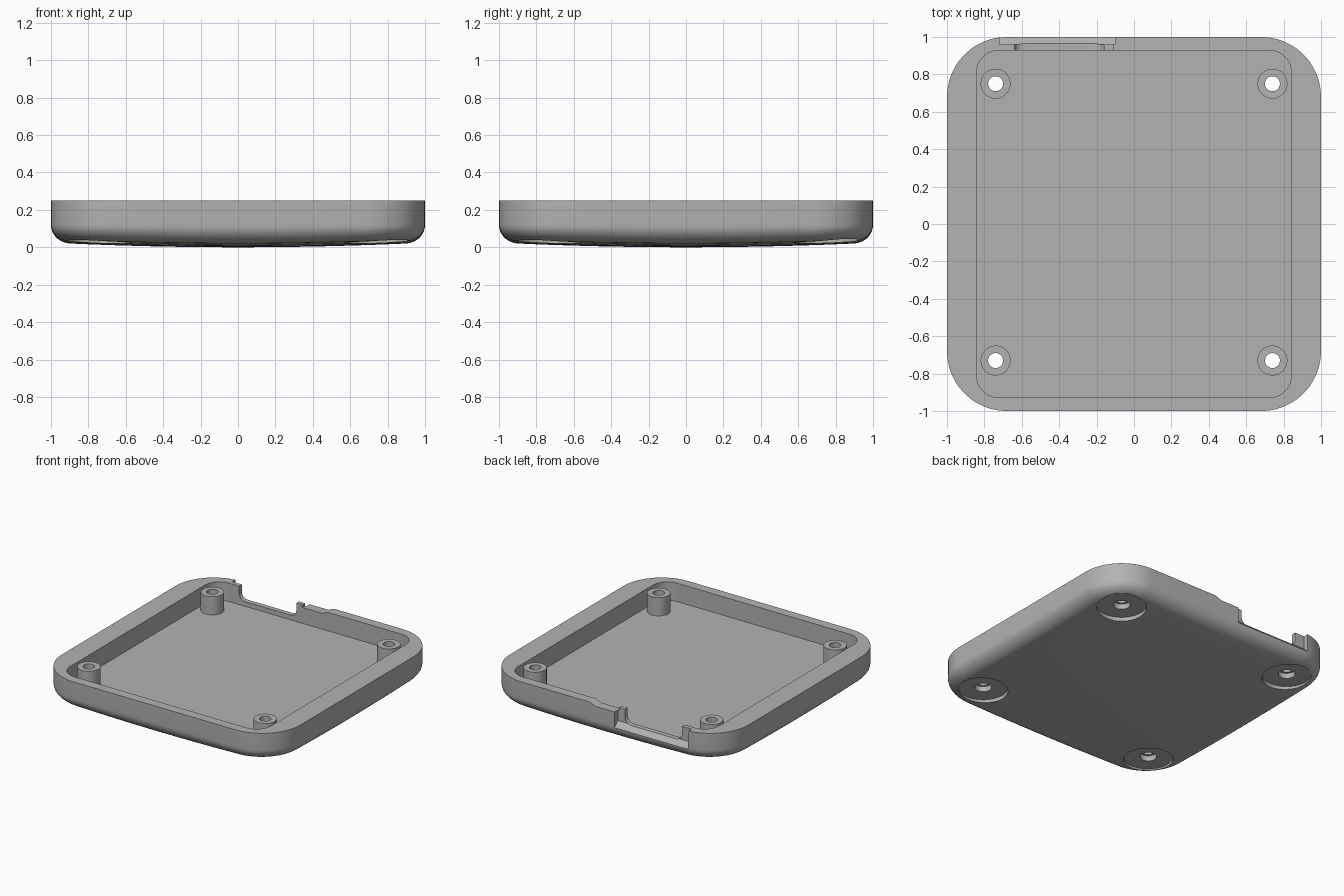
import bpy, bmesh, math
from mathutils import Vector

cube = bpy.data.objects.get("Cube")
if cube:
    bpy.data.objects.remove(cube, do_unlink=True)

grey = bpy.data.materials.new("matte_grey")
grey.use_nodes = True
grey.diffuse_color = (0.45, 0.45, 0.45, 1)
grey.node_tree.nodes["Principled BSDF"].inputs["Base Color"].default_value = (0.45, 0.45, 0.45, 1)

HEIGHT, FLOOR = 0.25, 0.11
FILLET, FILLET_TOP = 0.1, 0.12
POSTS = [(x, y) for x in (-0.74, 0.74) for y in (-0.73, 0.75)]


def make_object(name, bm):
    bmesh.ops.recalc_face_normals(bm, faces=bm.faces)
    mesh = bpy.data.meshes.new(name)
    bm.to_mesh(mesh)
    bm.free()
    mesh.materials.append(grey)
    ob = bpy.data.objects.new(name, mesh)
    bpy.context.collection.objects.link(ob)
    return ob


def rounded_rect(hx, hy, r, arc=12, side=6):
    """Outline of a rounded rectangle, with extra points on the straight sides."""
    corners = []
    for i, (sx, sy) in enumerate([(1, 1), (-1, 1), (-1, -1), (1, -1)]):
        angles = [math.pi / 2 * (i + k / arc) for k in range(arc + 1)]
        corners.append([Vector((sx * (hx - r) + r * math.cos(a),
                                sy * (hy - r) + r * math.sin(a))) for a in angles])
    pts = []
    for i, c in enumerate(corners):
        nxt = corners[(i + 1) % 4][0]
        pts += c + [c[-1].lerp(nxt, k / side) for k in range(1, side)]
    return pts


def loft(name, rings):
    """Skin a stack of equal point rings and cap both ends."""
    bm = bmesh.new()
    loops = [[bm.verts.new(p) for p in ring] for ring in rings]
    n = len(loops[0])
    for a, b in zip(loops, loops[1:]):
        for i in range(n):
            j = (i + 1) % n
            bm.faces.new((a[i], a[j], b[j], b[i]))
    bm.faces.new(loops[0])
    bm.faces.new(loops[-1])
    return make_object(name, bm)


def circle(x, y, z, r, n=40):
    return [(x + r * math.cos(2 * math.pi * k / n), y + r * math.sin(2 * math.pi * k / n), z)
            for k in range(n)]


def cut(target, cutter):
    cutter.hide_render = True
    mod = target.modifiers.new("cut", 'BOOLEAN')
    mod.operation, mod.solver, mod.object = 'DIFFERENCE', 'EXACT', cutter
    bpy.context.view_layer.objects.active = target
    bpy.ops.object.modifier_apply(modifier=mod.name)
    bpy.data.objects.remove(cutter, do_unlink=True)


def smooth(ob):
    bpy.ops.object.select_all(action='DESELECT')
    ob.select_set(True)
    bpy.context.view_layer.objects.active = ob
    bpy.ops.object.shade_smooth_by_angle(angle=math.radians(30))


def dome(p):
    return 0.025 * p.length_squared


# Tray body: straight walls, rounded lower edge, slightly domed underside
rings = [[(p.x, p.y, HEIGHT) for p in rounded_rect(1, 1, 0.32)]]
STEPS = 9
for k in range(STEPS + 1):
    t = math.pi / 2 * (1 - k / STEPS)
    d = FILLET * (1 - math.sin(t))
    base = rounded_rect(1 - d, 1 - d, 0.32 - d)
    rings.append([(p.x, p.y, dome(p) + (FILLET_TOP - dome(p)) * (1 - math.cos(t))) for p in base])
for s in (0.85, 0.7, 0.55, 0.4, 0.25, 0.1, 0.02):
    rings.append([(p.x * s, p.y * s, dome(p * s)) for p in base])
tray = loft("tray_body", rings)

# Main cavity
inner = rounded_rect(0.842, 0.928, 0.12, side=1)
cut(tray, loft("cavity_cutter", [[(p.x, p.y, z) for p in inner] for z in (FLOOR, 0.4)]))

# Foot recesses, screw head pockets and screw holes
for x, y in POSTS:
    for r, z in ((0.17, 0.05), (0.058, 0.09), (0.04, 0.2)):
        cut(tray, loft("hole_cutter", [circle(x, y, -0.1, r), circle(x, y, z, r)]))

# Connector pocket in the back wall, with a sloping sill
sill = [(1.05, 0.3), (0.96, 0.3), (0.96, 0.15), (1.0, 0.11), (1.05, 0.06)]
cut(tray, loft("pocket_cutter", [[(x, y, z) for y, z in sill] for x in (-0.72, -0.1)]))

# Connector opening through the wall, with rounded lower corners
opening = [(-0.16, 0.3), (-0.64, 0.3)]
for cx, start in ((-0.59, math.pi), (-0.21, 1.5 * math.pi)):
    for k in range(7):
        a = start + math.pi / 2 * k / 6
        opening.append((cx + 0.05 * math.cos(a), 0.195 + 0.05 * math.sin(a)))
cut(tray, loft("opening_cutter", [[(x, y, z) for x, z in opening] for y in (0.9, 1.05)]))

# Shallow dip in the rim beside the opening
dip = [(-0.11, 0.3), (-0.11, 0.23), (0.06, 0.23), (0.11, 0.252), (0.11, 0.3)]
cut(tray, loft("dip_cutter", [[(x, y, z) for x, z in dip] for y in (0.9, 1.05)]))
smooth(tray)

# Hollow screw posts
for i, (x, y) in enumerate(POSTS):
    post = loft(f"screw_post_{i + 1}", [circle(x, y, FLOOR - 0.005, 0.08), circle(x, y, HEIGHT - 0.002, 0.08)])
    cut(post, loft("bore_cutter", [circle(x, y, 0, 0.04), circle(x, y, 0.4, 0.04)]))
    smooth(post)
